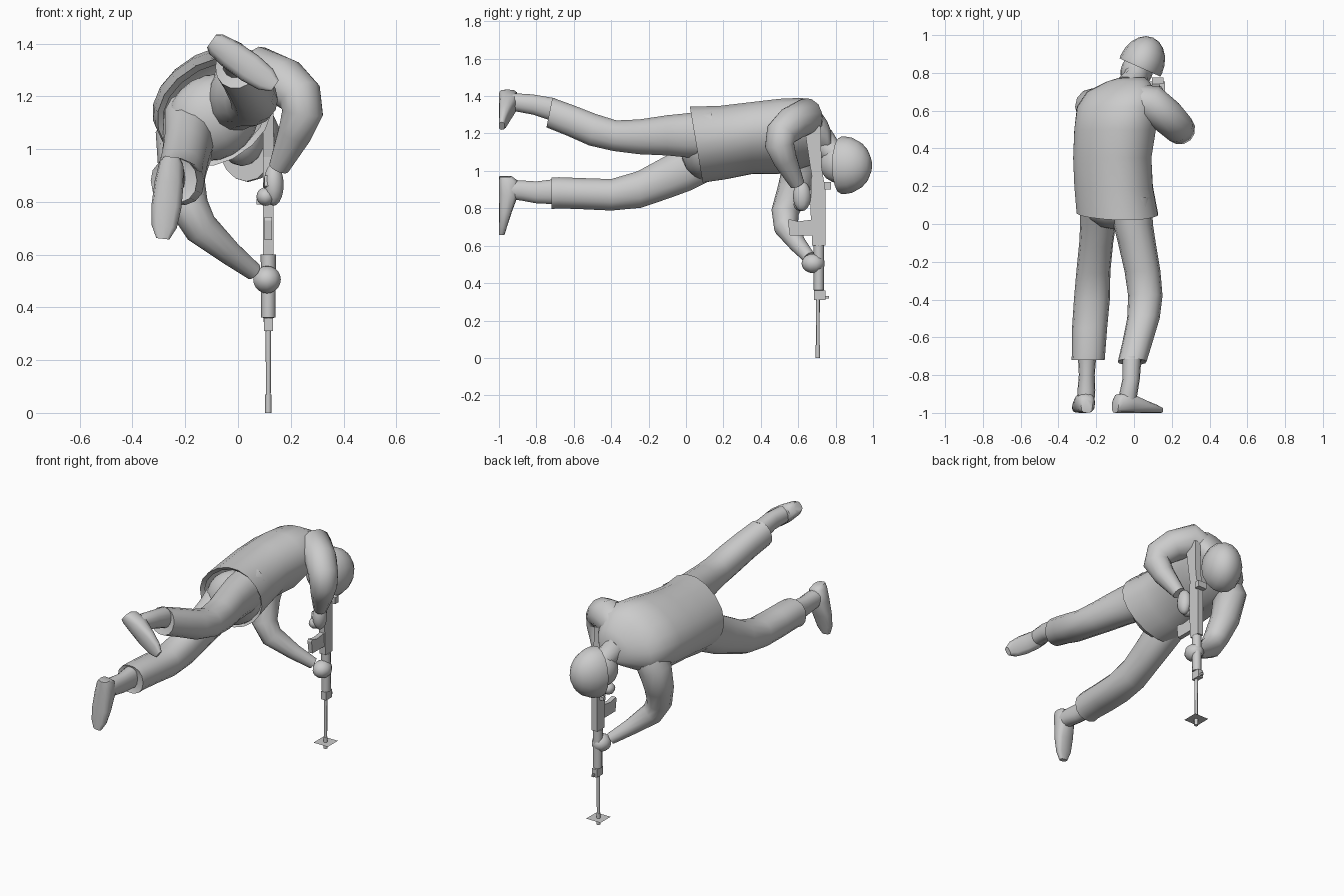
import bpy, bmesh, math
from mathutils import Vector, Matrix

if "Cube" in bpy.data.objects:
    bpy.data.objects.remove(bpy.data.objects["Cube"])

grey = bpy.data.materials.new("plain grey")
grey.diffuse_color = (0.6, 0.6, 0.6, 1)
grey.use_nodes = True
grey.node_tree.nodes["Principled BSDF"].inputs["Base Color"].default_value = grey.diffuse_color
X, Y, Z = Vector((1, 0, 0)), Vector((0, 1, 0)), Vector((0, 0, 1))


def finish(name, bm, angle=40):
    bmesh.ops.recalc_face_normals(bm, faces=bm.faces[:])
    me = bpy.data.meshes.new(name)
    bm.to_mesh(me)
    bm.free()
    me.materials.append(grey)
    me.shade_smooth()
    me.set_sharp_from_angle(angle=math.radians(angle))
    ob = bpy.data.objects.new(name, me)
    bpy.context.collection.objects.link(ob)
    return ob


def ring(c, u, v, a, b, n=14, p=1.0):
    """Ellipse of points; p below 1 makes it squarer."""
    pts = []
    for i in range(n):
        t = 2 * math.pi * i / n
        cs, sn = math.cos(t), math.sin(t)
        pts.append(Vector(c) + u * a * math.copysign(abs(cs) ** p, cs)
                   + v * b * math.copysign(abs(sn) ** p, sn))
    return pts


def loft(name, rings, caps=(True, True), angle=50):
    bm = bmesh.new()
    vs = [[bm.verts.new(p) for p in r] for r in rings]
    n = len(vs[0])
    for r, s in zip(vs, vs[1:]):
        for i in range(n):
            bm.faces.new((r[i], r[(i + 1) % n], s[(i + 1) % n], s[i]))
    if caps[0]:
        bm.faces.new(vs[0])
    if caps[1]:
        bm.faces.new(vs[-1])
    return finish(name, bm, angle)


def limb(name, path, ref=Y, n=12):
    """Round tube with rings square to the path; path points are x, y, z, radius."""
    pts = [Vector(p[:3]) for p in path]
    rings = []
    for i, p in enumerate(pts):
        t = (pts[min(i + 1, len(pts) - 1)] - pts[max(i - 1, 0)]).normalized()
        u = t.cross(ref).normalized()
        rings.append(ring(p, u, t.cross(u), path[i][3], path[i][3], n))
    return loft(name, rings)


def leg(name, rows, **kw):
    """Rows are y, centre x, half width, centre z, half depth, slant."""
    return loft(name, [ring((cx, y, cz), X, (Z + Y * s).normalized(), hx, hz, 14, 0.9)
                       for y, cx, hx, cz, hz, s in rows], **kw)


def foot(name, heel, toe):
    h, e = Vector((heel[0], -1, heel[1])), Vector((toe[0], -1, toe[1]))
    side = (e - h).normalized().cross(Y)
    rows = [(0, .03, .07), (.07, .045, .1), (.3, .055, .105), (.6, .057, .07),
            (.85, .048, .045), (1, .025, .03)]
    return loft(name, [ring(h.lerp(e, t) + Y * k / 2, side, Y, w, k / 2, 12, 0.7)
                       for t, w, k in rows])


def blob(name, c, r, rot=Matrix(), cut=None, seg=16):
    """Ellipsoid, optionally cut to the part above local z = cut."""
    bm = bmesh.new()
    bmesh.ops.create_uvsphere(bm, u_segments=seg, v_segments=10, radius=1)
    if cut is not None:
        bmesh.ops.bisect_plane(bm, geom=bm.verts[:] + bm.edges[:] + bm.faces[:],
                               plane_co=(0, 0, cut), plane_no=(0, 0, 1), clear_inner=True)
        bmesh.ops.holes_fill(bm, edges=[e for e in bm.edges if e.is_boundary])
    bm.transform(Matrix.Translation(c) @ rot @ Matrix.Diagonal((*r, 1)))
    return finish(name, bm, 50)


def prism(name, yz, x, w):
    """Side profile in y, z given thickness w about x."""
    return loft(name, [[Vector((x + s * w / 2, y, z)) for y, z in yz] for s in (-1, 1)], angle=30)


def box(name, x, y, z, w):
    return prism(name, [(y[0], z[0]), (y[1], z[0]), (y[1], z[1]), (y[0], z[1])], x, w)


# Jacket, turned so the left shoulder leads; rows: y, x, z, half width, half depth, turn, slant
rows = [(.075, -.088, 1.14, .205, .165, 35, -.17), (.055, -.088, 1.14, .225, .187, 35, -.17),
        (.2, -.108, 1.152, .217, .18, 35, -.1), (.35, -.115, 1.175, .22, .172, 35, 0),
        (.5, -.1, 1.185, .23, .178, 35, 0), (.62, -.09, 1.2, .23, .16, 35, 0),
        (.70, -.07, 1.19, .2, .12, 35, 0), (.755, -.03, 1.165, .12, .085, 35, 0),
        (.775, -.01, 1.15, .07, .06, 35, 0)]
body = []
for y, x, z, a, b, d, s in rows:
    t = math.radians(d)
    u, v = Vector((math.cos(t), 0, math.sin(t))), Vector((-math.sin(t), 0, math.cos(t)))
    u.y, v.y = u.z * s, v.z * s
    body.append(ring((x, y, z), u, v, a, b, 18, 0.92))
loft("jacket", body, caps=(False, True))

# Seat of the trousers inside the jacket hem
blob("trouser_seat", (-.095, .1, 1.12), (.18, .13, .16), Matrix.Rotation(math.radians(-30), 4, 'Y'))

# Trouser legs with turned-in cuffs
leg("left_trouser_leg", [
    (.14, -.19, .095, 1.09, .13, -.2), (0, -.19, .095, 1.01, .12, -.2), (-.1, -.2, .09, .965, .112, -.2),
    (-.25, -.215, .09, .9, .1, -.1), (-.4, -.223, .095, .872, .086, 0), (-.55, -.235, .093, .878, .085, 0),
    (-.68, -.24, .088, .883, .085, 0), (-.72, -.243, .088, .88, .086, 0), (-.71, -.245, .06, .88, .065, 0)])
leg("right_trouser_leg", [
    (.14, -.01, .105, 1.2, .13, 0), (0, -.005, .105, 1.19, .12, 0), (-.1, .015, .1, 1.19, .11, 0),
    (-.25, .045, .095, 1.182, .095, 0), (-.38, .06, .091, 1.188, .084, .1), (-.5, .05, .086, 1.22, .088, .2),
    (-.62, .02, .08, 1.27, .085, .2), (-.73, -.01, .076, 1.312, .083, .2), (-.72, -.01, .05, 1.32, .06, .2)])

# Ankles and boots
leg("left_ankle", [(-.68, -.248, .05, .89, .07, 0), (-.8, -.25, .042, .885, .06, 0),
                   (-.88, -.252, .047, .895, .055, 0), (-.95, -.255, .045, .9, .05, 0)])
leg("right_ankle", [(-.7, -.01, .05, 1.325, .065, 0), (-.82, -.015, .046, 1.355, .055, 0),
                    (-.9, -.03, .048, 1.365, .05, 0), (-.95, -.035, .046, 1.367, .045, 0)])
foot("left_boot", (-.25, .97), (-.285, .66))
foot("right_boot", (-.1, 1.41), (.14, 1.24))

# Arms and hands
limb("right_arm", [(.02, .65, 1.25, .09), (.09, .64, 1.29, .1), (.175, .57, 1.255, .093),
                   (.235, .51, 1.2, .085), (.245, .5, 1.14, .08), (.215, .53, 1.06, .066),
                   (.155, .595, .93, .04)], ref=Vector((.3, 1, .2)))
limb("left_arm", [(-.16, .62, 1.12, .095), (-.215, .62, 1.04, .1), (-.215, .575, .9, .086),
                  (-.185, .53, .78, .074), (-.14, .535, .7, .066), (-.03, .6, .605, .046),
                  (.06, .66, .535, .034)])
blob("right_hand", (.135, .62, .865), (.04, .048, .08), seg=10)
blob("right_fingers", (.105, .615, .82), (.035, .04, .035), seg=8)
blob("left_hand", (.11, .68, .505), (.055, .062, .052), seg=10)

# Neck, head and helmet, tilted towards the gun sight
up = Matrix.Rotation(math.radians(24), 4, 'Z').inverted() @ Matrix.Rotation(math.radians(-90), 4, 'X')
limb("neck", [(-.03, .72, 1.17, .075), (.005, .77, 1.11, .065), (.03, .85, 1.05, .065)], ref=X)
blob("head", (.015, .81, 1.04), (.085, .105, .095), up)
blob("helmet", (.038, .843, 1.03), (.12, .155, .157), up, cut=-.1)

# Rifle, pointing straight down
gx, gy = .115, .705
limb("barrel", [(gx, gy, .05, .009), (gx, gy, .4, .011)], n=8)
limb("muzzle", [(gx, gy, 0, .012), (gx, gy, .07, .012)], n=8)
limb("handguard", [(gx, .71, .31, .016), (gx, .71, .36, .018), (gx, .71, .362, .027), (gx, .71, .6, .029)], n=8)
box("gas_block", gx, (.685, .745), (.31, .36), .034)
box("front_sight", gx, (.74, .765), (.318, .332), .012)
prism("receiver", [(.675, .6), (.745, .6), (.745, .93), (.72, .97), (.67, .97), (.665, .8)], gx, .04)
prism("stock", [(.68, .93), (.74, .93), (.725, 1.02), (.72, 1.24), (.63, 1.25), (.66, 1.05)], gx, .04)
prism("magazine", [(.68, .655), (.68, .74), (.6, .73), (.55, .742), (.545, .73), (.555, .655)], gx, .028)
prism("pistol_grip", [(.68, .81), (.68, .86), (.59, .9), (.58, .86)], gx, .03)
box("rear_sight", gx + .01, (.74, .775), (.9, .94), .06)
box("bolt_handle", gx - .03, (.7, .72), (.79, .81), .03)

# Flat square plate at the muzzle
bm = bmesh.new()
bmesh.ops.create_grid(bm, x_segments=1, y_segments=1, size=.05,
                      matrix=Matrix.Translation((gx, gy, .04)))
finish("muzzle_plate", bm)
